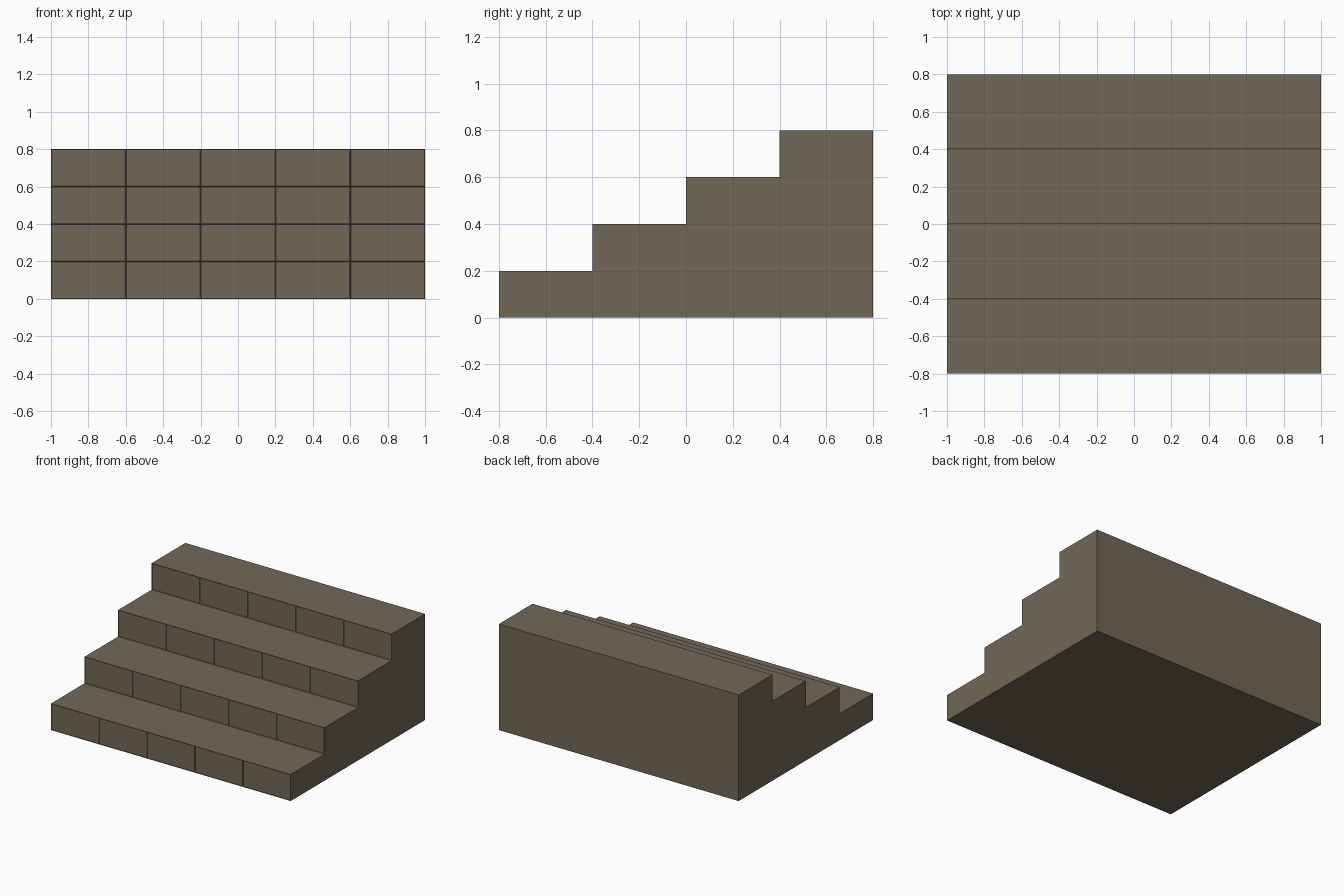
import bpy, bmesh

if "Cube" in bpy.data.objects:
    bpy.data.objects.remove(bpy.data.objects["Cube"])

# one stone colour for the whole staircase
stone = bpy.data.materials.new("brown stone")
stone.diffuse_color = (0.165, 0.137, 0.095, 1)
stone.use_nodes = True
stone.node_tree.nodes["Principled BSDF"].inputs["Base Color"].default_value = stone.diffuse_color

STEPS, DEPTH, RISE, BLOCKS = 4, 0.4, 0.2, 5


def make_step(i):
    """Solid step block whose riser is cut into shallow inset panels."""
    y0, top = -0.8 + i * DEPTH, (i + 1) * RISE
    bm = bmesh.new()
    bmesh.ops.create_cube(bm, size=1)
    for v in bm.verts:
        v.co = (v.co.x * 2, y0 + (v.co.y + 0.5) * DEPTH, (v.co.z + 0.5) * top)
    # block joints across the width, and the line where the riser begins
    cuts = [((-1 + 2 * k / BLOCKS, 0, 0), (1, 0, 0)) for k in range(1, BLOCKS)]
    if i:
        cuts.append(((0, 0, top - RISE), (0, 0, 1)))
    for co, no in cuts:
        front = [f for f in bm.faces if f.normal.y < -0.9]
        geom = front + list({e for f in front for e in f.edges}) + \
            list({v for f in front for v in f.verts})
        bmesh.ops.bisect_plane(bm, geom=geom, plane_co=co, plane_no=no)
        bm.normal_update()
    # recessed riser panels
    panels = [f for f in bm.faces if f.normal.y < -0.9
              and f.calc_center_median().z > top - RISE]
    bmesh.ops.inset_individual(bm, faces=panels, thickness=0.004, depth=-0.003)
    mesh = bpy.data.meshes.new(f"step_{i + 1}")
    bm.to_mesh(mesh)
    bm.free()
    mesh.materials.append(stone)
    bpy.context.collection.objects.link(bpy.data.objects.new(f"step_{i + 1}", mesh))


for i in range(STEPS):
    make_step(i)
